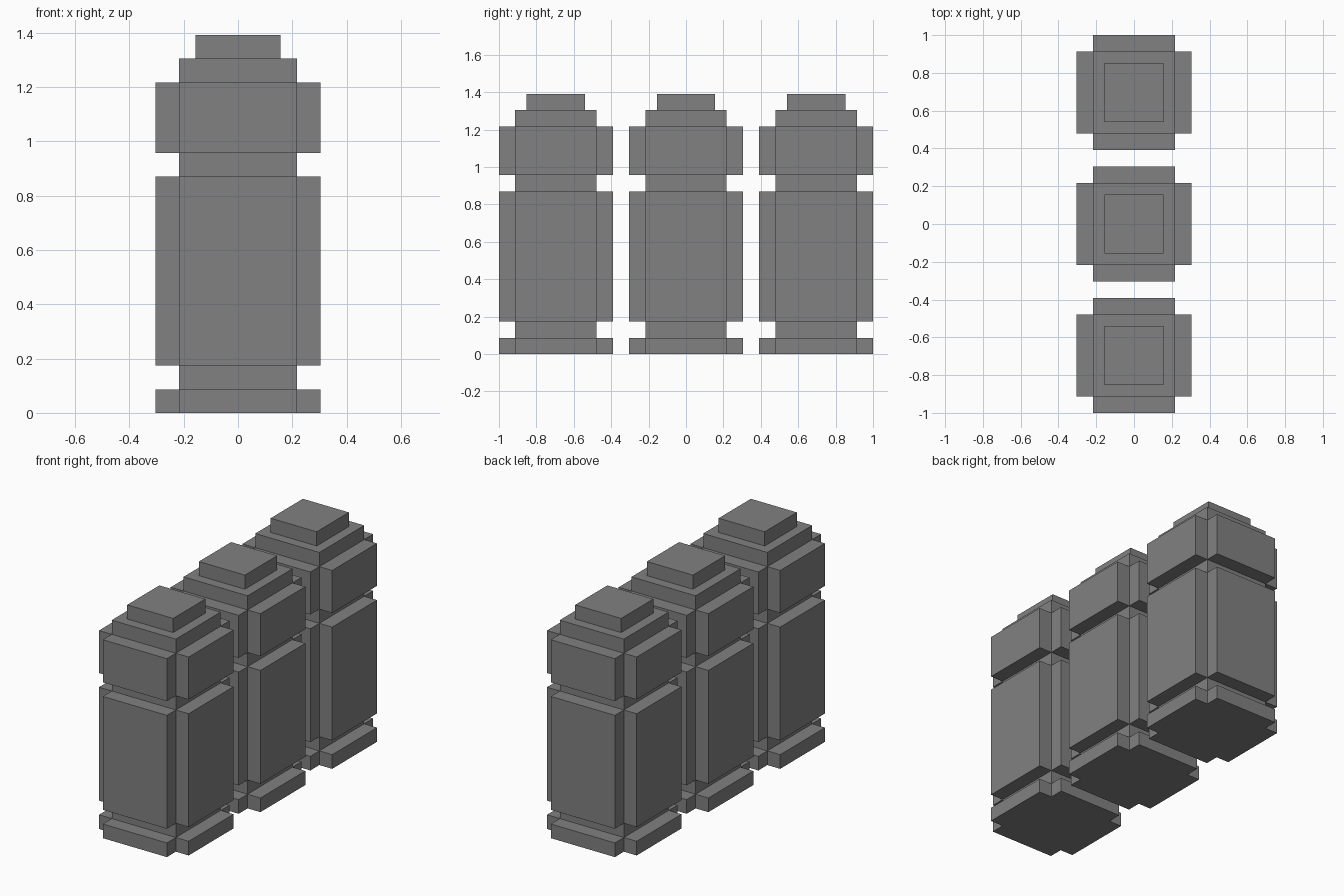
import bpy
import bmesh
from mathutils import Vector

default = bpy.data.objects.get("Cube")
if default:
    bpy.data.objects.remove(default, do_unlink=True)

U = 2 / 23                                # one block unit
LEVELS = [0, 1, 2, 10, 11, 14, 15]        # heights of the core's joints
PANEL_BANDS = [(0, 1), (2, 10), (11, 14)]  # foot, body and shoulder panels

grey = bpy.data.materials.new("plain_grey")
grey.use_nodes = True
colour = (0.22, 0.22, 0.22, 1)
grey.diffuse_color = colour
grey.node_tree.nodes["Principled BSDF"].inputs["Base Color"].default_value = colour


def build_pillar_mesh():
    bm = bmesh.new()

    # Square core, raised one level at a time
    corners = [(-1, -1), (1, -1), (1, 1), (-1, 1)]
    rings = [[bm.verts.new((2.5 * U * x, 2.5 * U * y, z * U)) for x, y in corners]
             for z in LEVELS]
    bm.faces.new(rings[0][::-1])
    top = bm.faces.new(rings[-1])
    panels = []
    for i in range(len(LEVELS) - 1):
        for k in range(4):
            n = (k + 1) % 4
            side = bm.faces.new((rings[i][k], rings[i][n],
                                 rings[i + 1][n], rings[i + 1][k]))
            if (LEVELS[i], LEVELS[i + 1]) in PANEL_BANDS:
                panels.append(side)
    bm.normal_update()

    # Panels pushed out of the four sides
    for face in bmesh.ops.extrude_discrete_faces(bm, faces=panels)["faces"]:
        face.normal_update()
        bmesh.ops.translate(bm, verts=face.verts, vec=face.normal * U)

    # Small raised cap
    bmesh.ops.inset_individual(bm, faces=[top], thickness=U)
    cap = bmesh.ops.extrude_discrete_faces(bm, faces=[top])["faces"][0]
    bmesh.ops.translate(bm, verts=cap.verts, vec=Vector((0, 0, U)))

    bmesh.ops.recalc_face_normals(bm, faces=bm.faces)
    mesh = bpy.data.meshes.new("pillar")
    bm.to_mesh(mesh)
    bm.free()
    mesh.materials.append(grey)
    return mesh


# Three identical pillars in a row
pillar = build_pillar_mesh()
for name, step in (("front_pillar", -1), ("middle_pillar", 0), ("back_pillar", 1)):
    obj = bpy.data.objects.new(name, pillar)
    obj.location.y = step * 8 * U
    bpy.context.scene.collection.objects.link(obj)
